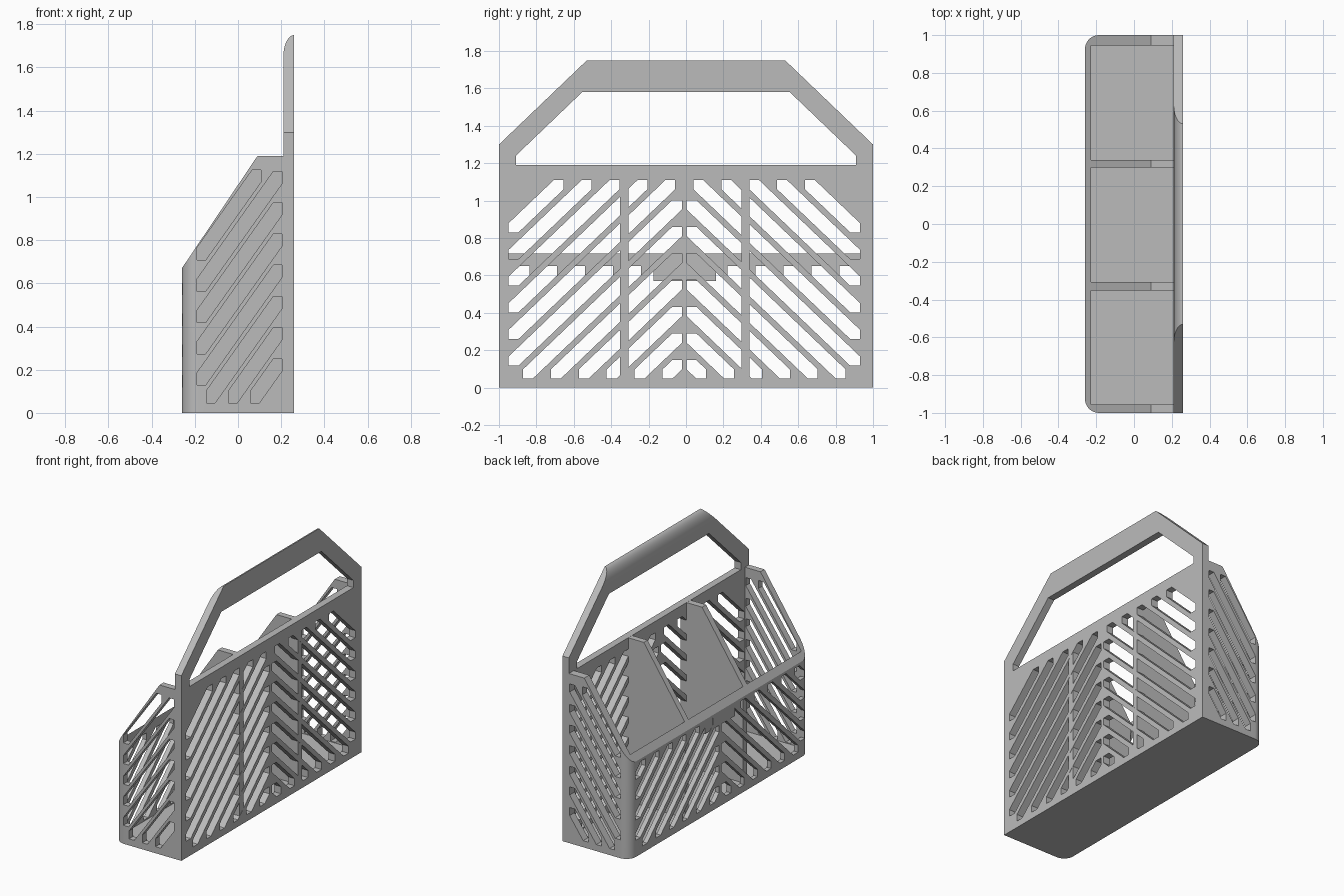
import bpy, bmesh, math
from mathutils import Vector

old = bpy.data.objects.get("Cube")
if old:
    bpy.data.objects.remove(old, do_unlink=True)

grey = bpy.data.materials.new("plain_grey")
grey.use_nodes = True
COLOUR = (0.5, 0.5, 0.5, 1)
grey.diffuse_color = COLOUR
grey.node_tree.nodes["Principled BSDF"].inputs["Base Color"].default_value = COLOUR


def place(axis, u, v, w):
    """Profile coordinates (u, v) and depth w along the given axis."""
    return Vector({"x": (w, u, v), "y": (u, w, v), "z": (u, v, w)}[axis])


def prisms(name, axis, outlines, lo, hi):
    """One object made of flat outlines extruded along an axis."""
    bm = bmesh.new()
    for outline in outlines:
        face = bm.faces.new([bm.verts.new(place(axis, u, v, lo)) for u, v in outline])
        ext = bmesh.ops.extrude_face_region(bm, geom=[face])
        moved = [g for g in ext["geom"] if isinstance(g, bmesh.types.BMVert)]
        bmesh.ops.translate(bm, verts=moved, vec=place(axis, 0, 0, hi - lo))
    bmesh.ops.recalc_face_normals(bm, faces=bm.faces)
    mesh = bpy.data.meshes.new(name)
    bm.to_mesh(mesh)
    bm.free()
    mesh.materials.append(grey)
    obj = bpy.data.objects.new(name, mesh)
    bpy.context.scene.collection.objects.link(obj)
    return obj


def boolean(obj, cutter, operation="DIFFERENCE"):
    """Apply a boolean and discard the cutter."""
    mod = obj.modifiers.new("cut", "BOOLEAN")
    mod.object, mod.operation, mod.solver = cutter, operation, "EXACT"
    graph = bpy.context.evaluated_depsgraph_get()
    mesh = bpy.data.meshes.new_from_object(obj.evaluated_get(graph))
    obj.modifiers.clear()
    obj.data = mesh
    bpy.data.objects.remove(cutter, do_unlink=True)


def rect(u0, u1, v0, v1):
    return [(u0, v0), (u1, v0), (u1, v1), (u0, v1)]


def slots(box, start, slope, pitch, count, leg):
    """Rising six-sided slots, each following a line clipped to a box."""
    u0, u1, v0, v1 = box
    rise = leg * slope
    result = []
    for i in range(count):
        at_left = start - i * pitch
        su = max(u0, u0 + (v0 - at_left) / slope)
        eu = min(u1, u0 + (v1 - at_left) / slope)
        if eu - su < leg * 1.1:
            continue
        sv, ev = (at_left + (u - u0) * slope for u in (su, eu))
        result.append([(su, sv), (su + leg, sv), (eu, ev - rise),
                       (eu, ev), (eu - leg, ev), (su, sv + rise)])
    return result


MID = -0.009  # centre line of the herringbone


def herringbone(top, start, count):
    half = slots((-0.948, -0.022, 0.048, top), start, 0.955, 0.1425, count, 0.052)
    return half + [[(2 * MID - u, v) for u, v in s] for s in half]


# Tall wall with the carrying handle, top edge rounded on the inside
WALL_IN, WALL_OUT, RIM = 0.21, 0.26, 1.19
wall = prisms("handle_wall", "x", [[(-1, 0), (1, 0), (1, 1.3), (0.53, 1.75),
                                    (-0.53, 1.75), (-1, 1.3)]], WALL_IN, WALL_OUT)
grip = [(-0.91, RIM), (0.91, RIM), (0.91, 1.24), (0.555, 1.58), (-0.555, 1.58), (-0.91, 1.24)]
boolean(wall, prisms("grip_cutter", "x", [grip], 0.1, 0.4))
arc = [(WALL_OUT - 0.05 * math.cos(a), 1.65 + 0.1 * math.sin(a))
       for a in (math.pi / 2 * i / 10 for i in range(11))]
section = [(0.3, -0.1), (0.3, 1.75)] + arc[::-1] + [(WALL_IN, -0.1)]
boolean(wall, prisms("round_cutter", "y", [section], -1.1, 1.1), "INTERSECT")
boolean(wall, prisms("wall_slots", "x", herringbone(1.11, 0.83, 14), 0.15, 0.3))

# Basket shell: sloped sides, low wall and rounded low corners
side = [(-0.26, 0), (WALL_IN, 0), (WALL_IN, RIM), (0.09, RIM), (-0.26, 0.67)]
shell = prisms("basket_shell", "y", [side], -1, 1)
R = 0.075
corner = [(-0.26 + R - R * math.sin(a), 1 - R + R * math.cos(a))
          for a in (math.pi / 2 * i / 10 for i in range(11))]
plan = [(0.3, 1)] + corner + [(x, -y) for x, y in corner[::-1]] + [(0.3, -1)]
boolean(shell, prisms("corner_cutter", "z", [plan], -0.1, 2), "INTERSECT")
boolean(shell, prisms("cavity", "z", [rect(-0.228, 0.3, -0.955, 0.945)], 0.04, 2))

# Slots in the low wall, leaving a solid panel at the middle of its rim
boolean(shell, prisms("low_slots", "x", herringbone(0.65, 0.83 - 2 * 0.1425, 12), -0.3, -0.2))
prisms("rim_panel", "x", [rect(-0.175, 0.16, 0.57, 0.67)], -0.259, -0.229)

# Steeper slots through both end walls
ends = slots((-0.19, 0.204, 0.046, 1.125), 0.708, 1.41, 0.1447, 10, 0.04)
for lo, hi in ((-1.1, -0.9), (0.9, 1.1)):
    boolean(shell, prisms("end_slots", "y", ends, lo, hi))

# Solid dividers between the three compartments
divider = [(-0.229, 0.03), (0.259, 0.03), (0.259, RIM - 0.001), (0.09, RIM - 0.001),
           (-0.229, 0.715)]
for name, lo, hi in (("divider_near", -0.352, -0.307), ("divider_far", 0.298, 0.34)):
    prisms(name, "y", [divider], lo, hi)

# Smooth the rounded edges only
for obj in (wall, shell):
    bpy.ops.object.select_all(action="DESELECT")
    obj.select_set(True)
    bpy.context.view_layer.objects.active = obj
    bpy.ops.object.shade_smooth_by_angle(angle=math.radians(25))
